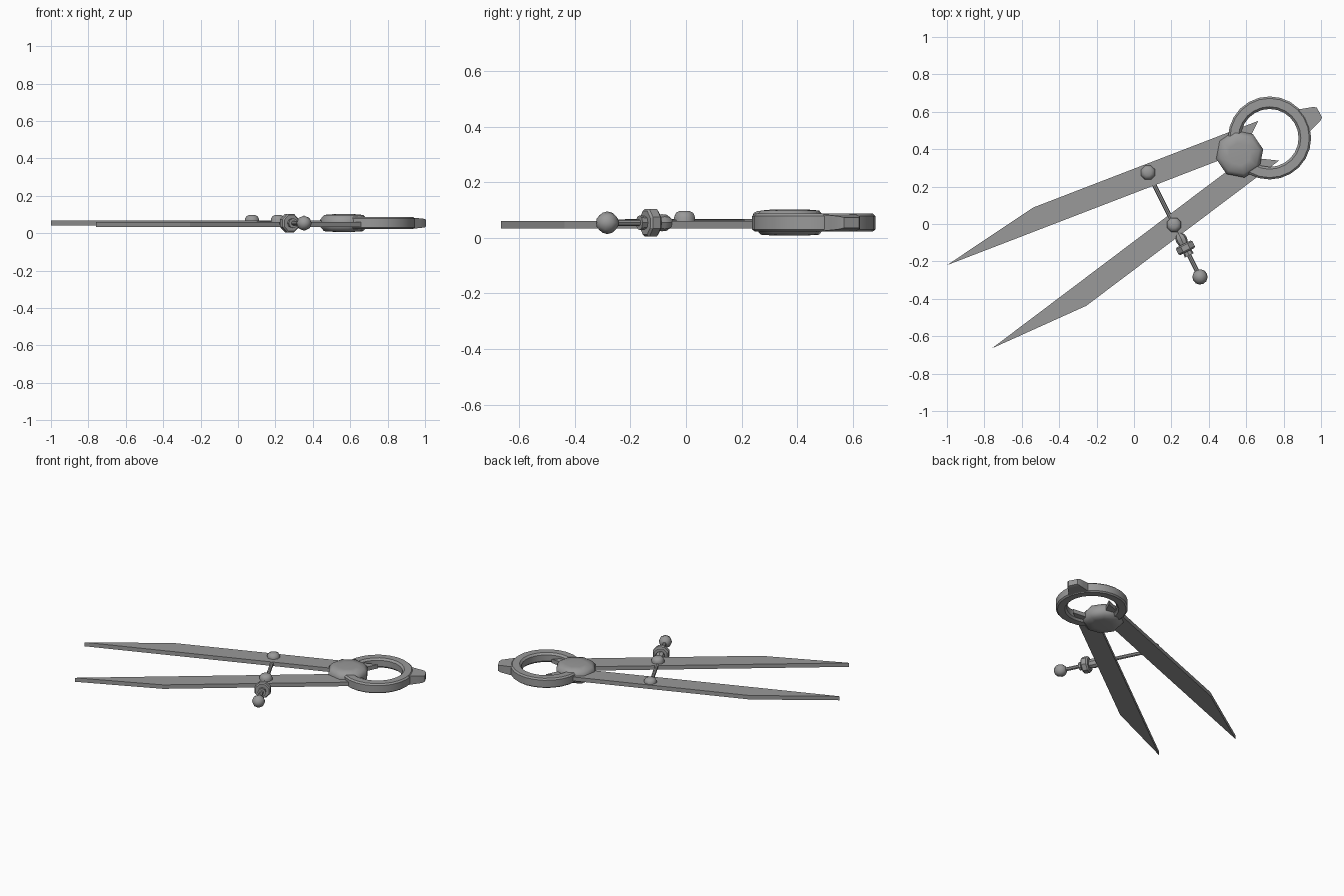
import bpy, bmesh, math
from mathutils import Vector, Matrix

cube = bpy.data.objects.get("Cube")
if cube:
    bpy.data.objects.remove(cube)

steel = bpy.data.materials.new("grey steel")
steel.use_nodes = True
GREY = (0.32, 0.32, 0.32, 1)
steel.diffuse_color = GREY
steel.node_tree.nodes["Principled BSDF"].inputs["Base Color"].default_value = GREY


def finish(name, bm, matrix=Matrix(), smooth=None):
    bmesh.ops.recalc_face_normals(bm, faces=bm.faces)
    mesh = bpy.data.meshes.new(name)
    bm.to_mesh(mesh)
    bm.free()
    mesh.materials.append(steel)
    obj = bpy.data.objects.new(name, mesh)
    bpy.context.collection.objects.link(obj)
    obj.matrix_world = matrix
    if smooth:
        bpy.ops.object.select_all(action='DESELECT')
        obj.select_set(True)
        bpy.context.view_layer.objects.active = obj
        bpy.ops.object.shade_smooth_by_angle(angle=math.radians(smooth))
    return obj


def plate(name, outline, low, high):
    """Flat extruded outline."""
    bm = bmesh.new()
    face = bm.faces.new([bm.verts.new((x, y, low)) for x, y in outline])
    top = bmesh.ops.extrude_face_region(bm, geom=[face])["geom"]
    bmesh.ops.translate(bm, vec=(0, 0, high - low),
                        verts=[v for v in top if isinstance(v, bmesh.types.BMVert)])
    return finish(name, bm)


def lathe(name, profile, sides, matrix, smooth=40, closed=False, turn=0):
    """Revolve (radius, height) points about local z."""
    bm = bmesh.new()
    rings = []
    for r, z in profile:
        rings.append([bm.verts.new((r * math.cos(a), r * math.sin(a), z))
                      for a in (turn + math.tau * i / sides for i in range(sides))])
    pairs = list(zip(rings, rings[1:]))
    if closed:
        pairs.append((rings[-1], rings[0]))
    else:
        bm.faces.new(rings[0])
        bm.faces.new(rings[-1])
    for a, b in pairs:
        for i in range(sides):
            j = (i + 1) % sides
            bm.faces.new((a[i], a[j], b[j], b[i]))
    return finish(name, bm, matrix, smooth)


# Pointed legs with slanted upper ends
def leg(name, tip, angle, side, low):
    u = Vector((math.cos(angle), math.sin(angle)))
    v = Vector((-u.y, u.x)) * side
    shape = [(0, 0), (1.7, 0), (1.83, 0.122), (0.54, 0.122)]
    plate(name, [Vector(tip) + u * a + v * b for a, b in shape], low, low + 0.027)


leg("back_leg", (-1.0, -0.22), math.radians(21.05), 1, 0.041)
leg("front_leg", (-0.76, -0.665), math.radians(37), -1, 0.034)

# Hinge boss
lathe("hinge_boss", [(0.06, 0.008), (0.107, 0.011), (0.128, 0.035), (0.128, 0.073),
                     (0.107, 0.098), (0.06, 0.102)], 8,
      Matrix.Translation((0.565, 0.374, 0)), 60, turn=0.2)

# Handle ring
ring_at = Vector((0.725, 0.46, 0))
lathe("handle_ring", [(0.155, 0.034), (0.167, 0.022), (0.212, 0.022), (0.222, 0.03),
                      (0.222, 0.078), (0.212, 0.087), (0.167, 0.087), (0.155, 0.075)],
      24, Matrix.Translation(ring_at), 35, closed=True)

# Tapered lug on the ring
bm = bmesh.new()
sections = [(0.195, 0.07, 0.03), (0.25, 0.052, 0.026), (0.285, 0.041, 0.023), (0.299, 0.03, 0.018)]
loops = [[bm.verts.new((x, s * w, 0.054 + t * h)) for s, t in ((-1, -1), (1, -1), (1, 1), (-1, 1))]
         for x, w, h in sections]
for a, b in zip(loops, loops[1:]):
    for i in range(4):
        j = (i + 1) % 4
        bm.faces.new((a[i], a[j], b[j], b[i]))
bm.faces.new(loops[0])
bm.faces.new(loops[-1])
finish("ring_lug", bm, Matrix.Translation(ring_at) @ Matrix.Rotation(math.radians(27), 4, 'Z'), 35)

# Rivets on the legs
start = Vector((0.075, 0.275, 0.054))
end = Vector((0.353, -0.283, 0.054))
for name, x, y in (("back_rivet", start.x, start.y), ("front_rivet", 0.214, -0.005)):
    lathe(name, [(0.041, 0.05), (0.041, 0.074), (0.033, 0.09), (0.018, 0.097)], 8,
          Matrix.Translation((x, y, 0)), 50, turn=0.4)

# Adjusting screw: rod, nut and end ball share one axis
axis = end - start
along = Matrix.Translation(start) @ axis.to_track_quat('Z', 'Y').to_matrix().to_4x4()
length = axis.length
lathe("screw_rod", [(0.012, 0), (0.012, length)], 8, along)
lathe("nut_collar", [(0.017, 0.368), (0.029, 0.385), (0.031, 0.405), (0.024, 0.43),
                     (0.024, 0.475), (0.027, 0.495)], 8, along, 30)
lathe("nut_wheel", [(0.044, 0.426), (0.053, 0.434), (0.053, 0.464), (0.046, 0.472)],
      8, along, 30, turn=math.pi / 8)

bm = bmesh.new()
bmesh.ops.create_uvsphere(bm, u_segments=8, v_segments=6, radius=0.041)
finish("screw_ball", bm, along @ Matrix.Translation((0, 0, length)), 60)
